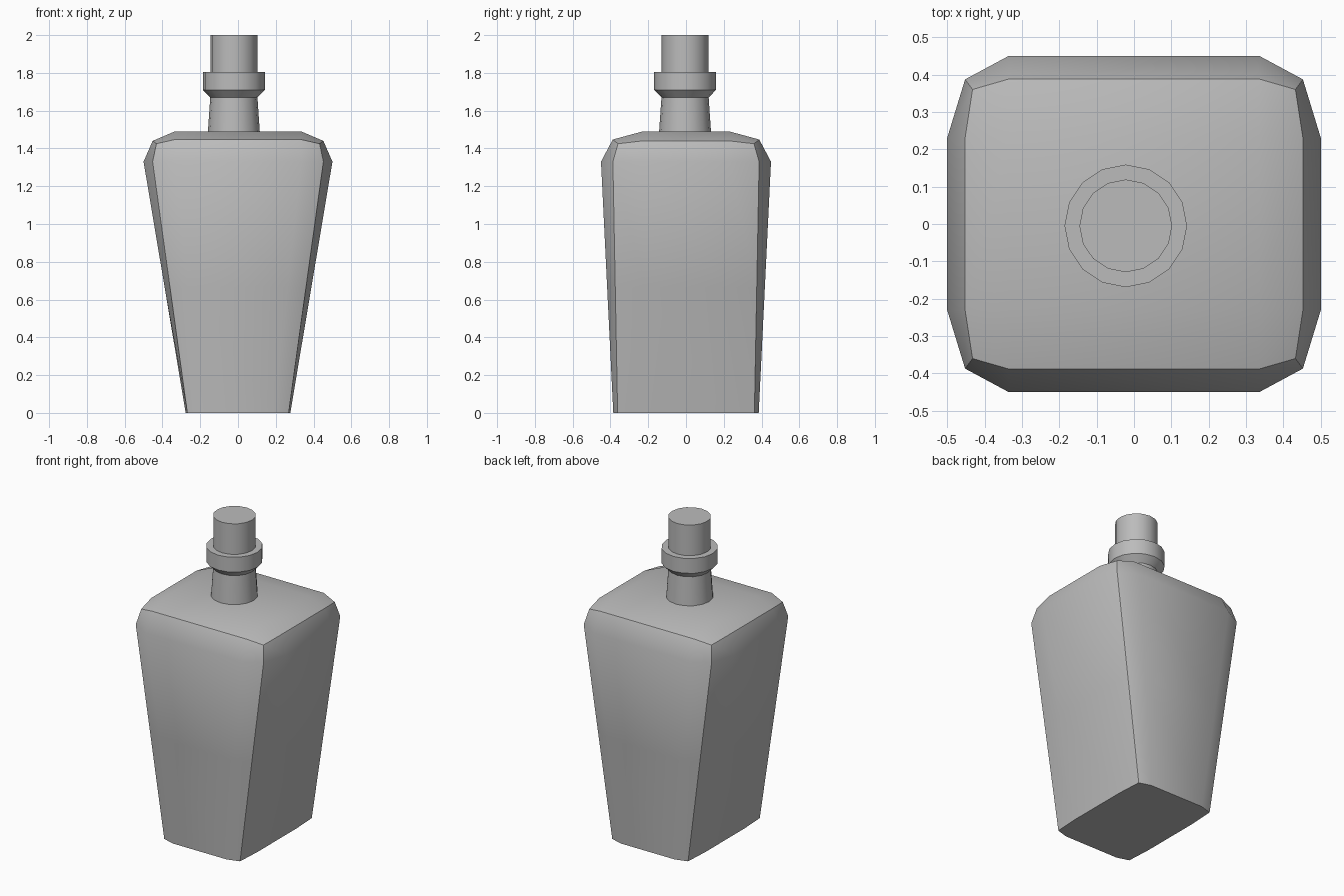
import bpy
import bmesh
import math

cube = bpy.data.objects.get("Cube")
if cube:
    bpy.data.objects.remove(cube, do_unlink=True)

grey = bpy.data.materials.new("plain grey")
COLOUR = (0.5, 0.5, 0.5, 1)
grey.use_nodes = True
grey.diffuse_color = COLOUR
grey.node_tree.nodes["Principled BSDF"].inputs["Base Color"].default_value = COLOUR


def finish(bm, name):
    bmesh.ops.recalc_face_normals(bm, faces=bm.faces)
    mesh = bpy.data.meshes.new(name)
    bm.to_mesh(mesh)
    bm.free()
    obj = bpy.data.objects.new(name, mesh)
    bpy.context.collection.objects.link(obj)
    mesh.materials.append(grey)
    bpy.ops.object.select_all(action="DESELECT")
    obj.select_set(True)
    bpy.context.view_layer.objects.active = obj
    bpy.ops.object.shade_smooth_by_angle(angle=math.radians(35))
    return obj


# Body: a cube cut in thirds, each vertex placed by its kind.
# Kinds: "side" lies on a +-x wall, "face" on a +-y wall, "corner" on both.
FOOT = {"face": (0.19, 0.385, 0), "corner": (0.268, 0.362, 0), "side": (0.277, 0.2, 0)}
SHOULDER = {"face": (0.335, 0.45, 1.33), "corner": (0.452, 0.387, 1.33),
            "side": (0.5, 0.23, 1.33)}
RIM = {"face": (0.335, 0.388, 1.447), "corner": (0.432, 0.36, 1.425),
       "side": (0.452, 0.23, 1.44), "middle": (0.335, 0.23, 1.49)}
FOOT["middle"] = (0.19, 0.2, 0)

bm = bmesh.new()
bmesh.ops.create_cube(bm, size=2)
bmesh.ops.subdivide_edges(bm, edges=bm.edges, cuts=2, use_grid_fill=True)
for v in bm.verts:
    x, y, z = v.co
    on_x, on_y = abs(x) > 0.9, abs(y) > 0.9
    kind = "corner" if on_x and on_y else "side" if on_x else "face" if on_y else "middle"
    if z > 0.9:
        place = RIM[kind]
    elif z > 0:
        place = SHOULDER[kind]
    elif z > -0.9:
        place = [(a + b) / 2 for a, b in zip(FOOT[kind], SHOULDER[kind])]
    else:
        place = FOOT[kind]
    v.co = (math.copysign(place[0], x), math.copysign(place[1], y), place[2])
finish(bm, "bottle_body")


def turned(name, profile, sides=16):
    """Closed solid turned about the neck axis from (radius, height) pairs."""
    bm = bmesh.new()
    rings = []
    for r, z in profile:
        rings.append([bm.verts.new((r * math.cos(a) - 0.022, r * math.sin(a) - 0.005, z))
                      for a in (math.tau * i / sides for i in range(sides))])
    for low, high in zip(rings, rings[1:]):
        for i in range(sides):
            j = (i + 1) % sides
            bm.faces.new((low[i], low[j], high[j], high[i]))
    bm.faces.new(rings[0])
    bm.faces.new(rings[-1])
    return finish(bm, name)


# Neck with flared collar and the stopper above it
turned("neck_and_stopper", [(0.138, 1.48), (0.125, 1.67), (0.164, 1.71), (0.164, 1.805),
                            (0.124, 1.805), (0.124, 2.0)])
